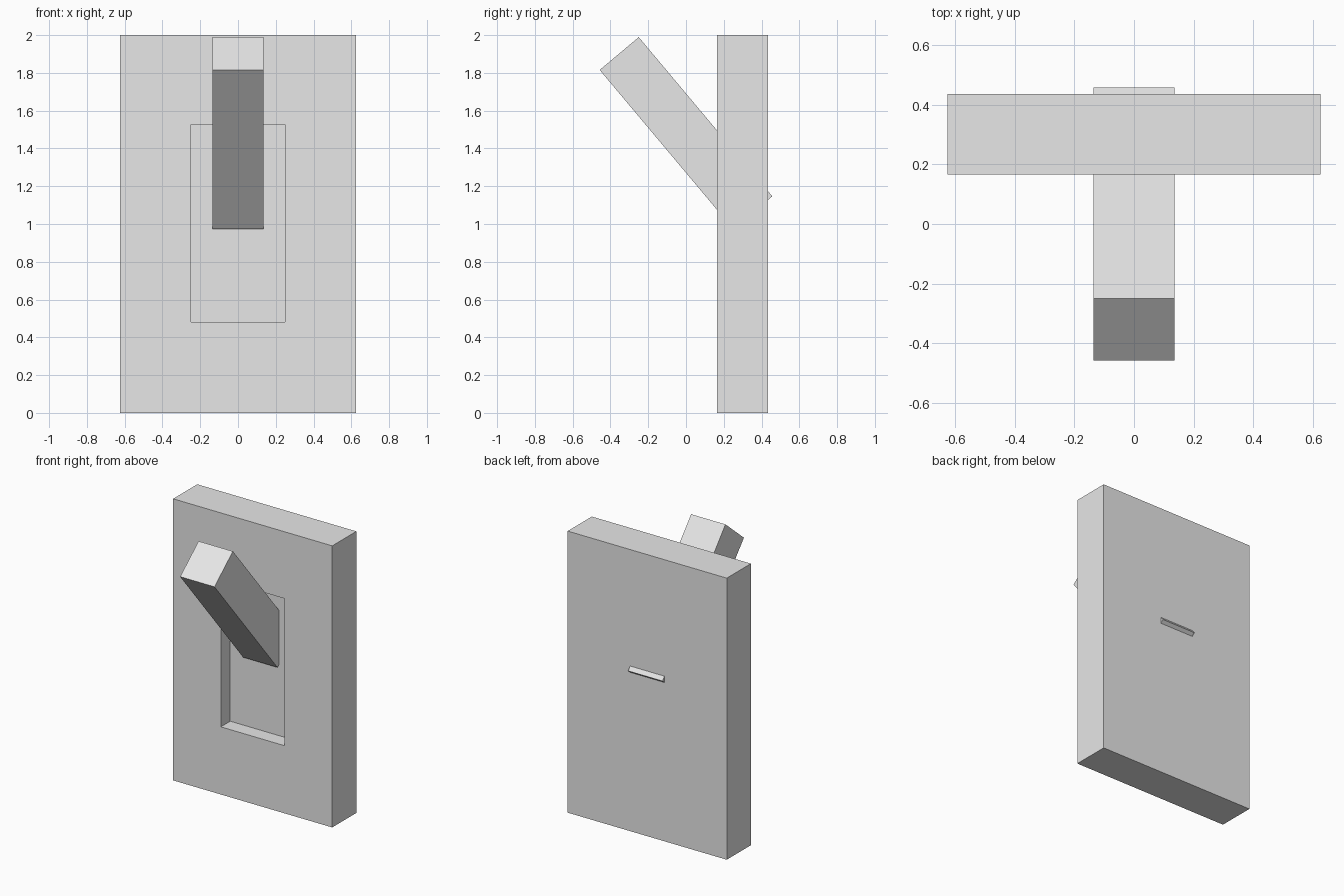
import bpy
from math import radians

default = bpy.data.objects.get("Cube")
if default:
    bpy.data.objects.remove(default, do_unlink=True)

# One plain colour for the whole model
grey = bpy.data.materials.new("light_grey")
grey.use_nodes = True
grey.diffuse_color = (0.8, 0.8, 0.8, 1)
grey.node_tree.nodes["Principled BSDF"].inputs["Base Color"].default_value = (0.8, 0.8, 0.8, 1)


def box(name, centre, size, tilt=0):
    bpy.ops.mesh.primitive_cube_add(size=1, location=centre, rotation=(radians(tilt), 0, 0))
    obj = bpy.context.object
    obj.name = obj.data.name = name
    obj.scale = size
    bpy.ops.object.transform_apply(location=False, rotation=False, scale=True)
    obj.data.materials.append(grey)
    return obj


# Wall plate with a shallow rectangular recess in its front
plate = box("wall_plate", (0, 0.3, 1), (1.25, 0.27, 2))
cutter = box("recess_cutter", (0, 0.17, 1.003), (0.5, 0.2, 1.045))
cutter.hide_render = True
cut = plate.modifiers.new("recess", 'BOOLEAN')
cut.operation = 'DIFFERENCE'
cut.solver = 'EXACT'
cut.object = cutter
bpy.context.view_layer.objects.active = plate
bpy.ops.object.modifier_apply(modifier=cut.name)
bpy.data.objects.remove(cutter, do_unlink=True)

# Square lever leaning forward, its lower edge just through the back
box("lever", (0, 0, 1.481), (0.27, 0.27, 1.1), tilt=40)
